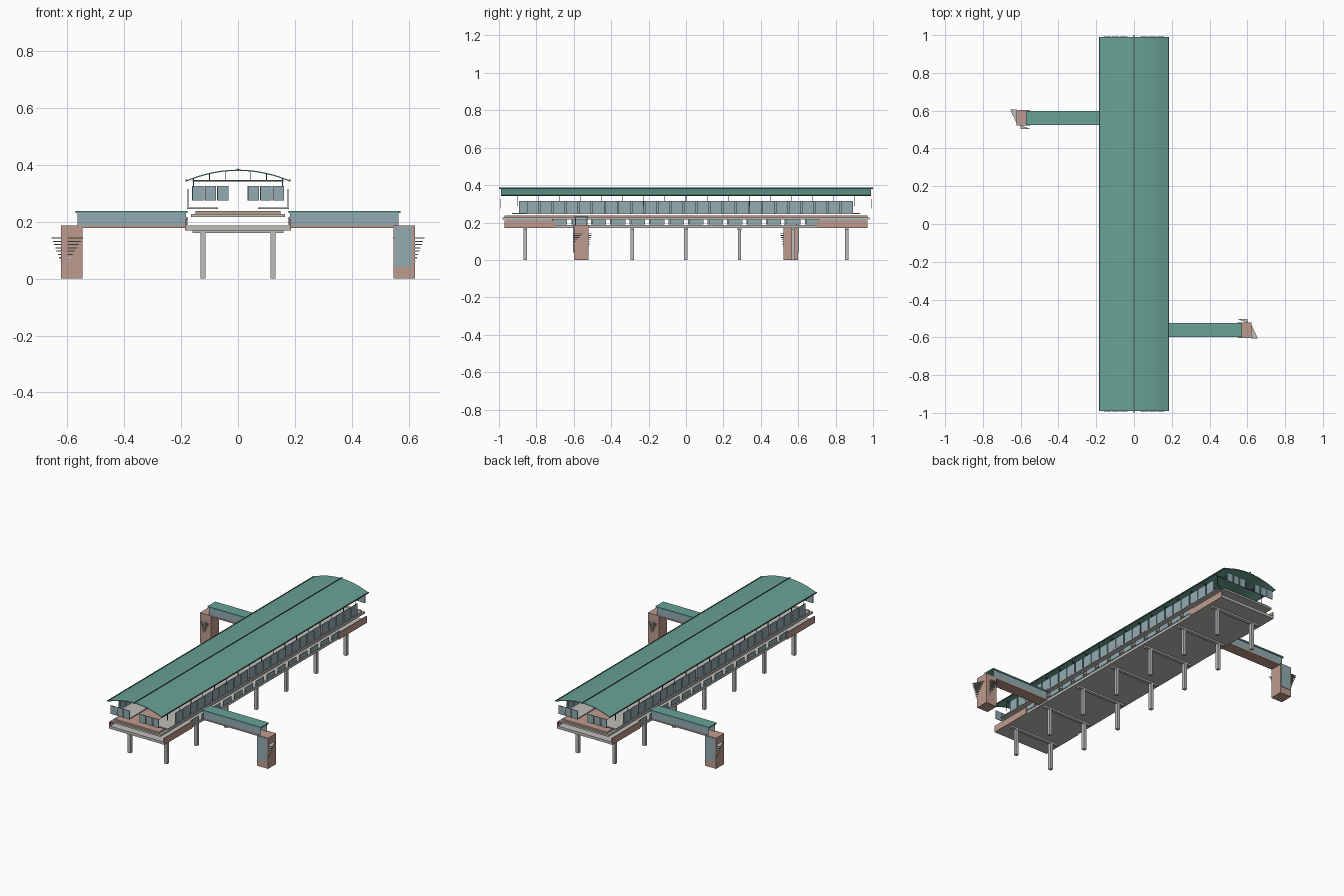
import bpy, bmesh, math
from mathutils import Matrix, Vector

if "Cube" in bpy.data.objects:
    bpy.data.objects.remove(bpy.data.objects["Cube"])


def material(name, r, g, b):
    m = bpy.data.materials.new(name)
    m.diffuse_color = (r, g, b, 1)
    m.use_nodes = True
    m.node_tree.nodes["Principled BSDF"].inputs["Base Color"].default_value = m.diffuse_color
    return m


GREEN = material("roof green", 0.14, 0.36, 0.30)
BROWN = material("clay brown", 0.52, 0.33, 0.27)
GLASS = material("blue grey glass", 0.29, 0.41, 0.45)
GREY = material("concrete grey", 0.52, 0.51, 0.49)
DARK = material("dark trim", 0.06, 0.10, 0.09)
TURN = Matrix.Rotation(math.pi, 4, 'Z')


def finish(name, bm, mat):
    bmesh.ops.recalc_face_normals(bm, faces=bm.faces)
    me = bpy.data.meshes.new(name)
    bm.to_mesh(me)
    bm.free()
    me.materials.append(mat)
    ob = bpy.data.objects.new(name, me)
    bpy.context.collection.objects.link(ob)
    return ob


def add_box(bm, x0, x1, y0, y1, z0, z1):
    c = Matrix.Translation(((x0 + x1) / 2, (y0 + y1) / 2, (z0 + z1) / 2))
    s = Matrix.Diagonal((abs(x1 - x0), abs(y1 - y0), abs(z1 - z0), 1))
    bmesh.ops.create_cube(bm, size=1, matrix=c @ s)


def boxes(name, mat, items, turned=False):
    """One object made of boxes; turned adds the copy rotated by half a turn."""
    bm = bmesh.new()
    for b in items:
        add_box(bm, *b)
        if turned:
            add_box(bm, -b[1], -b[0], -b[3], -b[2], b[4], b[5])
    return finish(name, bm, mat)


def add_prism(bm, pts, z0, z1):
    lo = [bm.verts.new((x, y, z0)) for x, y in pts]
    hi = [bm.verts.new((x, y, z1)) for x, y in pts]
    n = len(pts)
    bm.faces.new(lo)
    bm.faces.new(hi)
    for i in range(n):
        bm.faces.new((lo[i], lo[(i + 1) % n], hi[(i + 1) % n], hi[i]))


def arc_z(x):
    return 0.345 + 0.038 * (1 - (x / 0.182) ** 2)


# Columns and viaduct slab
rows = [-0.86 + i * 0.2865 for i in range(7)]
boxes("column", GREY, [(s * 0.123 - 0.0095, s * 0.123 + 0.0095, y - 0.009, y + 0.009, 0, 0.163)
                       for y in rows for s in (-1, 1)])
boxes("cross_beam", GREY, [(-0.16, 0.16, y - 0.01, y + 0.01, 0.16, 0.172) for y in rows])
boxes("lower_slab", GREY, [(-0.181, 0.181, -0.97, 0.97, 0.17, 0.186)])
boxes("side_plate", BROWN, [(s * 0.183 - 0.003, s * 0.183 + 0.003, e * 0.835 - 0.135,
                             e * 0.835 + 0.135, 0.17, 0.21)
                            for s in (-1, 1) for e in (-1, 1)])

# Low mezzanine windows between the side plates
boxes("mezzanine_window", GLASS, [(0.178, 0.182, -0.71 + i * 0.104, -0.635 + i * 0.104, 0.189, 0.217)
                                  for i in range(14)], turned=True)

# Track deck, track bed and platforms
boxes("track_deck", GREY, [(-0.165, 0.165, -0.98, 0.98, 0.217, 0.228)])
boxes("track_bed", BROWN, [(-0.15, 0.15, -0.97, 0.97, 0.228, 0.238)])
boxes("platform", GREY, [(0.07, 0.18, -0.93, 0.93, 0.245, 0.25)], turned=True)

# Platform windscreens along the sides and at both ends
boxes("side_window", GLASS, [(0.174, 0.178, -0.85 + i * 0.07, -0.787 + i * 0.07, 0.252, 0.315)
                             for i in range(25)], turned=True)
boxes("end_window", GLASS, [(x, x + 0.038, -0.992, -0.988, 0.274, 0.326)
                            for s in (-0.16, 0.035) for x in (s, s + 0.044, s + 0.088)], turned=True)

# Arched roof with thickness
bm = bmesh.new()
N = 16
top, low = [], []
for i in range(N + 1):
    x = -0.182 + 0.364 * i / N
    top.append((x, arc_z(x)))
    low.append((x, arc_z(x) - 0.004))
prof = top + low[::-1]
ends = [[bm.verts.new((x, y, z)) for x, z in prof] for y in (-0.99, 0.99)]
n = len(prof)
for i in range(n):
    j = (i + 1) % n
    bm.faces.new((ends[0][i], ends[0][j], ends[1][j], ends[1][i]))
for e in ends:
    for i in range(N):
        bm.faces.new((e[i], e[i + 1], e[n - 2 - i], e[n - 1 - i]))
roof = finish("arched_roof", bm, GREEN)
bpy.context.view_layer.objects.active = roof
roof.select_set(True)
bpy.ops.object.shade_smooth_by_angle()

# Ridge fin and eave gutters
boxes("ridge_fin", DARK, [(-0.0015, 0.0015, -1, 1, 0.38, 0.387)])
boxes("gutter", DARK, [(0.179, 0.185, -0.99, 0.99, 0.342, 0.348)], turned=True)

# Roof trusses: tie, hangers and short struts
truss_rows = [-0.9 + i * 0.1125 for i in range(17)]
parts = []
for y in truss_rows:
    parts.append((-0.16, 0.16, y - 0.0015, y + 0.0015, 0.342, 0.346))
    for x in (-0.157, -0.1, -0.045, 0.045, 0.1, 0.157):
        z0 = 0.285 if abs(x) > 0.15 else 0.345
        parts.append((x - 0.0015, x + 0.0015, y - 0.0015, y + 0.0015, z0, arc_z(x) - 0.002))
boxes("roof_truss", DARK, parts)

# Footbridges on opposite sides
boxes("bridge_floor", BROWN, [(0.183, 0.565, -0.595, -0.525, 0.178, 0.186)], turned=True)
boxes("bridge_window", GLASS, [(0.183, 0.565, y, y + 0.004, 0.186, 0.23)
                               for y in (-0.593, -0.531)], turned=True)
boxes("bridge_roof", GREEN, [(0.178, 0.572, -0.598, -0.523, 0.23, 0.238)], turned=True)

# Access towers with one glazed side each
boxes("tower", BROWN, [(0.547, 0.622, -0.6, -0.522, 0, 0.186)], turned=True)
boxes("tower_window", GLASS, [(0.551, 0.612, -0.603, -0.599, 0.04, 0.184)], turned=True)

# Tapering stacks of triangular canopy slats on the towers
bm = bmesh.new()
for i in range(8):
    t = (i + 1) / 8
    z = 0.06 + 0.0115 * i
    outer = [(0.62, -0.605 + 0.075 * t), (0.62, -0.605), (0.62 + 0.035 * t, -0.605)]
    inner = [(0.6, -0.523), (0.6, -0.523 + 0.021 * t), (0.6 - 0.055 * t, -0.523 + 0.021 * t)]
    for tri in (outer, inner):
        add_prism(bm, tri, z, z + 0.004)
        add_prism(bm, [(TURN @ Vector((x, y, 0))).xy for x, y in tri], z, z + 0.004)
finish("canopy_slats", bm, GREY)
